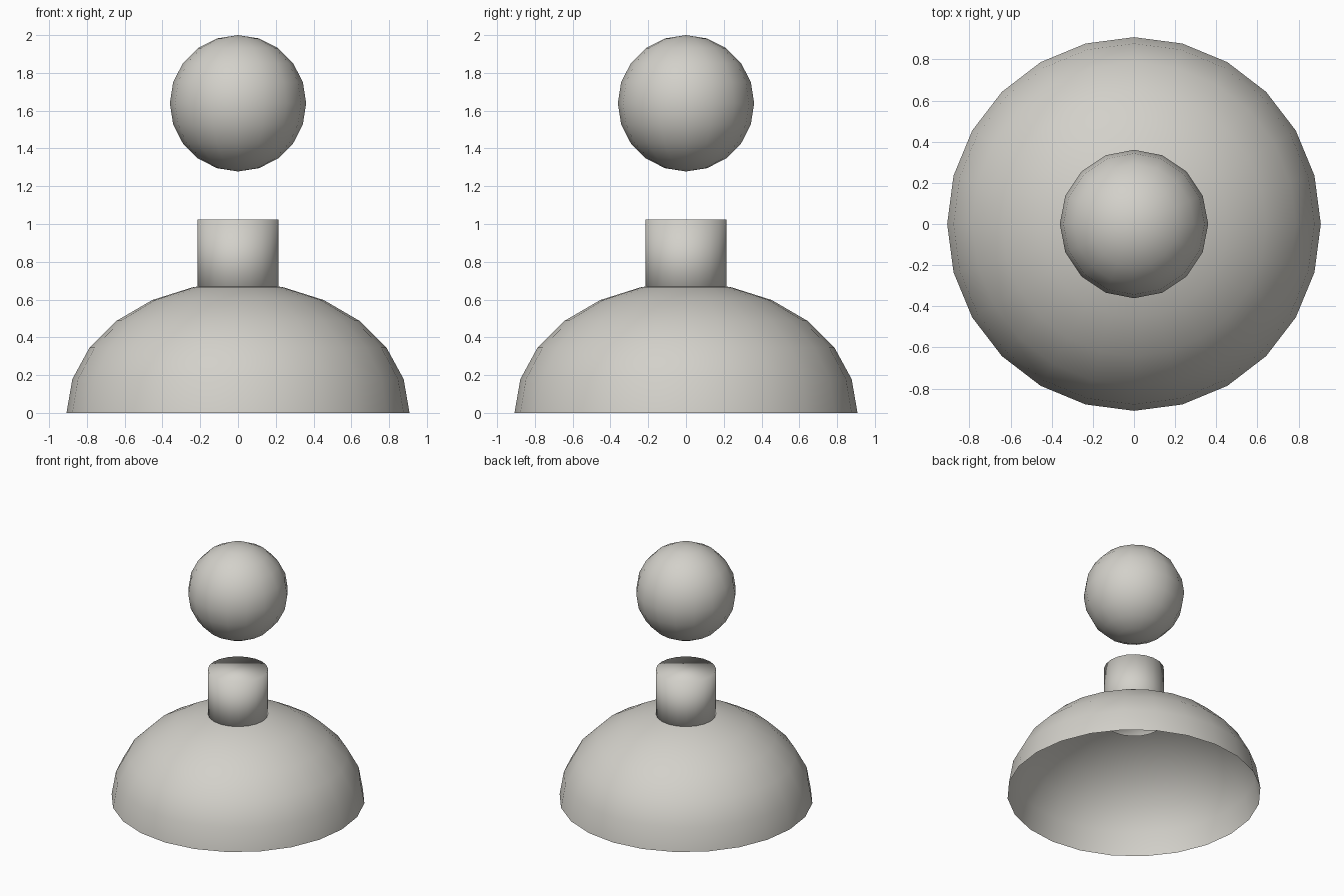
import bpy
import bmesh
from mathutils import Matrix

if "Cube" in bpy.data.objects:
    bpy.data.objects.remove(bpy.data.objects["Cube"], do_unlink=True)

# One warm light grey for every part
COLOR = (0.65, 0.635, 0.59, 1.0)
grey = bpy.data.materials.new("warm_grey")
grey.use_nodes = True
grey.diffuse_color = COLOR
grey.node_tree.nodes["Principled BSDF"].inputs["Base Color"].default_value = COLOR


def finish(name, bm, z, scale=(1, 1, 1)):
    """Turn a bmesh into a smooth, coloured object at height z."""
    bmesh.ops.transform(bm, matrix=Matrix.Diagonal((*scale, 1)), verts=bm.verts)
    for face in bm.faces:
        face.smooth = True
    mesh = bpy.data.meshes.new(name)
    bm.to_mesh(mesh)
    bm.free()
    mesh.materials.append(grey)
    obj = bpy.data.objects.new(name, mesh)
    obj.location.z = z
    bpy.context.collection.objects.link(obj)
    return obj


# Base dome: upper half of a flattened sphere, open underneath
bm = bmesh.new()
bmesh.ops.create_uvsphere(bm, u_segments=24, v_segments=12, radius=1)
lower = [v for v in bm.verts if v.co.z < -0.01]
bmesh.ops.delete(bm, geom=lower, context='VERTS')
finish("base_dome", bm, 0, (0.908, 0.908, 0.69))

# Neck: capped cylinder sunk into the dome, shaded smooth over its rims
bm = bmesh.new()
bmesh.ops.create_cone(bm, cap_ends=True, segments=20, radius1=0.215,
                      radius2=0.215, depth=0.43)
finish("neck", bm, 0.808)

# Ball floating above the neck
bm = bmesh.new()
bmesh.ops.create_uvsphere(bm, u_segments=16, v_segments=10, radius=0.361)
finish("floating_ball", bm, 1.639)
